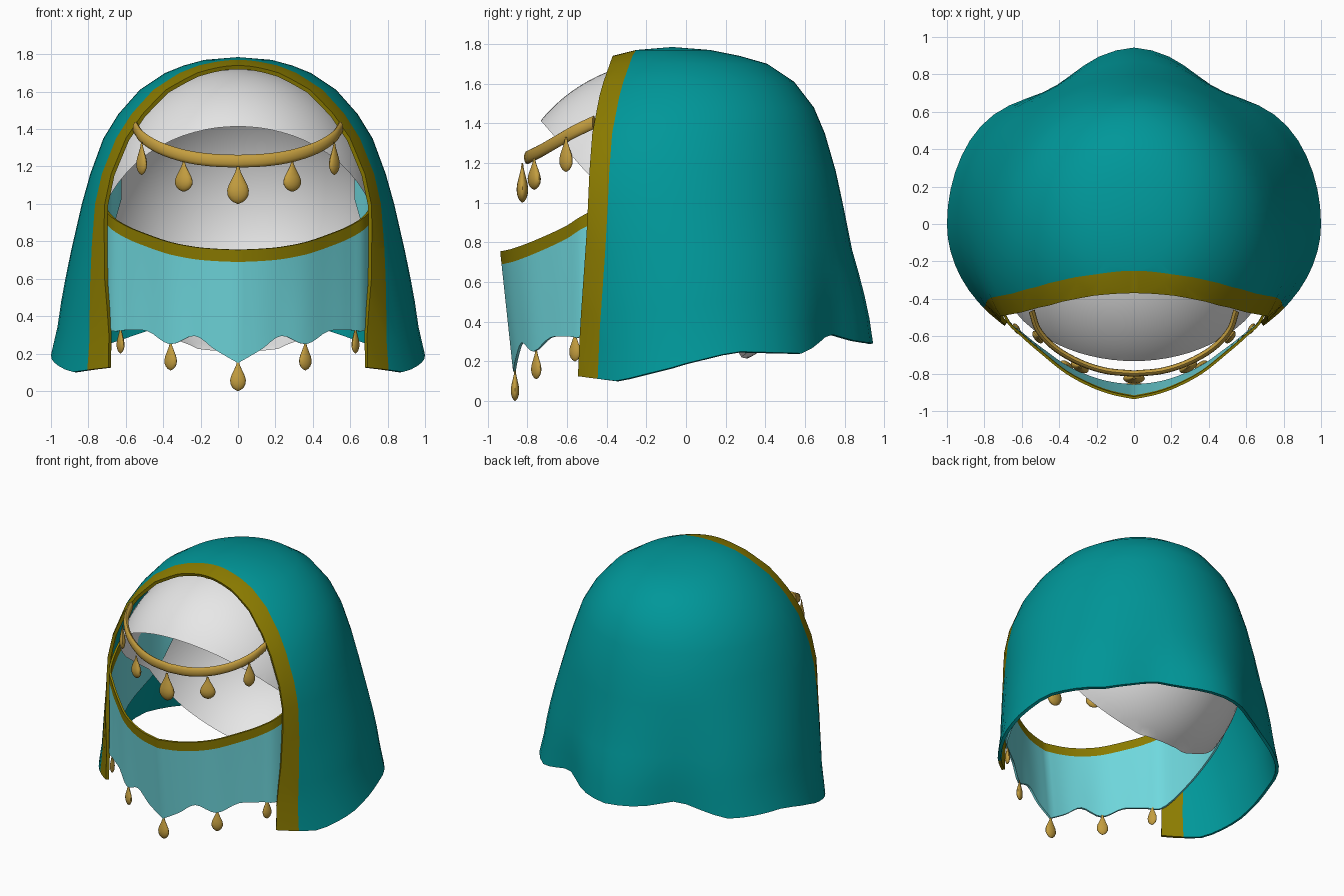
import bpy, bmesh, math
from mathutils import Vector, Matrix

if "Cube" in bpy.data.objects:
    bpy.data.objects.remove(bpy.data.objects["Cube"])


def material(name, rgb):
    m = bpy.data.materials.new(name)
    m.diffuse_color = (*rgb, 1)
    m.use_nodes = True
    m.node_tree.nodes["Principled BSDF"].inputs["Base Color"].default_value = m.diffuse_color
    return m


TEAL = material("teal cloth", (0.0, 0.31, 0.32))
AQUA = material("light aqua cloth", (0.16, 0.69, 0.73))
OLIVE = material("olive trim", (0.26, 0.20, 0.0))
GOLD = material("gold", (0.55, 0.34, 0.05))
WHITE = material("white cloth", (0.82, 0.82, 0.82))


def sample(table, u):
    """Linear lookup of rows (key, values...) sorted by rising key."""
    if u <= table[0][0]:
        return table[0][1:]
    for a, b in zip(table, table[1:]):
        if u <= b[0]:
            t = (u - a[0]) / (b[0] - a[0])
            return tuple(p + (q - p) * t for p, q in zip(a[1:], b[1:]))
    return table[-1][1:]


def spline(pts, u):
    """Catmull-Rom point at u in 0..1 along a list of tuples."""
    n = len(pts) - 1
    i = min(int(u * n), n - 1)
    t = u * n - i
    p1, p2 = Vector(pts[i]), Vector(pts[i + 1])
    p0 = Vector(pts[i - 1]) if i else p1 * 2 - p2
    p3 = Vector(pts[i + 2]) if i + 2 <= n else p2 * 2 - p1
    return 0.5 * (2 * p1 + (p2 - p0) * t + (2 * p0 - 5 * p1 + 4 * p2 - p3) * t * t
                  + (3 * p1 - p0 - 3 * p2 + p3) * t ** 3)


def grid(bm, rows, wrap=False):
    vs = [[bm.verts.new(p) for p in r] for r in rows]
    n = len(rows[0])
    for a, b in zip(vs, vs[1:]):
        for j in range(n if wrap else n - 1):
            k = (j + 1) % n
            bm.faces.new((a[j], a[k], b[k], b[j]))
    return vs


def finish(bm, name, mats, thickness=0, offset=-1):
    bmesh.ops.recalc_face_normals(bm, faces=bm.faces[:])
    me = bpy.data.meshes.new(name)
    bm.to_mesh(me)
    bm.free()
    ob = bpy.data.objects.new(name, me)
    bpy.context.collection.objects.link(ob)
    for m in mats:
        me.materials.append(m)
    bpy.ops.object.select_all(action='DESELECT')
    ob.select_set(True)
    bpy.context.view_layer.objects.active = ob
    if thickness:
        s = ob.modifiers.new("thickness", 'SOLIDIFY')
        s.thickness, s.offset = thickness, offset
        bpy.ops.object.modifier_apply(modifier=s.name)
    bpy.ops.object.shade_smooth_by_angle(angle=math.radians(40))
    return ob


# Hood: dome rows (height, half width, back, front), wavy hem, front cut open
DOME = [(1.77, .18, .12, .25), (1.74, .29, .27, .37), (1.70, .39, .41, .46),
        (1.61, .525, .545, .60), (1.48, .64, .645, .72), (1.35, .72, .70, .81),
        (1.16, .79, .755, .89), (1.0, .835, .79, .90), (.76, .89, .84, .85),
        (.6, .92, .875, .82), (.45, .945, .905, .79), (.3, .965, .93, .77),
        (.13, 1.0, .95, .755)]
HEM = [(0, .29), (15, .30), (30, .34), (50, .24), (75, .25), (95, .17),
       (117, .10), (140, .13), (180, .15)]
EDGE = [(0, -.55), (.36, -.535), (.86, -.5), (1.31, -.48), (1.57, -.43),
        (1.74, -.37), (1.8, -.33)]
SEG = 64
rows = []
for z, hw, back, front in DOME:
    row = []
    mid = min(0, (back - front) / 2)
    for j in range(SEG):
        phi = 2 * math.pi * j / SEG
        a = min(phi, 2 * math.pi - phi)
        k = 1 - .115 * math.exp(-((a - .52) / .31) ** 2) * max(0, (1.05 - z) / .9)
        h = sample(HEM, math.degrees(a))[0]
        zz = z if z >= .76 else h + (z - .13) * (.76 - h) / .63
        reach = back - mid if math.cos(phi) > 0 else front + mid
        row.append((hw * k * math.sin(phi), mid + reach * k * math.cos(phi), zz))
    rows.append(row)
bm = bmesh.new()
vs = grid(bm, rows, wrap=True)
top = bm.verts.new((0, -.07, 1.785))
for j in range(SEG):
    bm.faces.new((top, vs[0][(j + 1) % SEG], vs[0][j]))
# Straighten the face opening, slice it and the trim line, then bend it back
for v in bm.verts:
    v.co.y -= sample(EDGE, v.co.z)[0]
for y, clear in ((0, True), (.1, False)):
    bmesh.ops.bisect_plane(bm, geom=bm.verts[:] + bm.edges[:] + bm.faces[:], dist=1e-4,
                           plane_co=(0, y, 0), plane_no=(0, 1, 0), clear_inner=clear)
for f in bm.faces:
    f.material_index = 1 if f.calc_center_median().y < .1 else 0
for v in bm.verts:
    v.co.y += sample(EDGE, v.co.z)[0]
finish(bm, "hood", [TEAL, OLIVE], .022)

# Under cap: ellipsoid cut along a bent rim falling from the brow to the nape
RIM = [(-.8, 1.49), (-.5, 1.15), (-.26, .91), (0, .72), (.16, .42), (.28, .22), (.8, .1)]
bm = bmesh.new()
bmesh.ops.create_uvsphere(bm, u_segments=64, v_segments=48, radius=1)
bmesh.ops.recalc_face_normals(bm, faces=bm.faces[:])
bmesh.ops.transform(bm, verts=bm.verts[:],
                    matrix=Matrix.Translation((0, -.08, .92)) @ Matrix.Diagonal((.75, .83, .80, 1)))
for v in bm.verts:
    v.co.z -= sample(RIM, v.co.y)[0]
bmesh.ops.bisect_plane(bm, geom=bm.verts[:] + bm.edges[:] + bm.faces[:],
                       plane_co=(0, 0, 0), plane_no=(0, 0, 1), clear_inner=True)
for v in bm.verts:
    v.co.z += sample(RIM, v.co.y)[0]
finish(bm, "under_cap", [WHITE])

# Face veil: stations (x, y, top height, hem height), tucked back inside the hood
VEIL = [(0, -.93, .755, .15), (.12, -.905, .76, .22), (.23, -.865, .77, .295),
        (.36, -.795, .795, .25), (.48, -.70, .835, .32), (.60, -.595, .885, .325),
        (.69, -.49, .95, .335), (.76, -.2, 1.08, .52), (.72, .1, 1.21, .70),
        (.63, .25, 1.29, 1.02)]
N = 36
cols = []
for i in range(-N, N + 1):
    x, y, zt, zb = spline(VEIL, abs(i) / N)
    s = 1 if i >= 0 else -1
    tuck = .065 * max(0, 1 - abs(x) / .7)
    zs = [zt, zt - .065] + [zt - .065 + (zb - zt + .065) * t for t in (.25, .5, .75, 1)]
    cols.append([(s * x, y + tuck * (zt - z) / (zt - zb), z) for z in zs])
bm = bmesh.new()
vs = grid(bm, cols)
for c0, c1 in zip(vs, vs[1:]):
    next(f for f in c0[0].link_faces if c1[1] in f.verts).material_index = 1
finish(bm, "face_veil", [AQUA, OLIVE], .014, 0)

# Headband: flattened tube across the brow, ends meeting the hood edge
BAND = [(0, -.80, 1.228), (.15, -.785, 1.235), (.29, -.74, 1.257), (.42, -.665, 1.30),
        (.51, -.57, 1.355), (.547, -.465, 1.405)]
rings = []
for i in range(-24, 25):
    p = spline(BAND, abs(i) / 24)
    p.x *= 1 if i >= 0 else -1
    out = Vector((p.x, p.y + .2, 0)).normalized()
    rings.append([p + out * .017 * math.cos(a) + Vector((0, 0, .034 * math.sin(a)))
                  for a in (2 * math.pi * k / 12 for k in range(12))])
bm = bmesh.new()
vs = grid(bm, rings, wrap=True)
bm.faces.new(vs[0])
bm.faces.new(vs[-1])
finish(bm, "headband", [GOLD])

# Drops: flattened teardrops (fraction of height, fraction of width)
DROP = [(0, .06), (.05, .45), (.12, .74), (.23, .96), (.36, 1), (.5, .87),
        (.68, .55), (.85, .26), (1, .12)]


def drop(name, x, y, bottom, top, half_width):
    bm = bmesh.new()
    vs = grid(bm, [[(half_width * w * math.cos(a), .5 * half_width * w * math.sin(a),
                     bottom + (top - bottom) * t)
                    for a in (2 * math.pi * k / 16 for k in range(16))] for t, w in DROP], True)
    bm.faces.new(vs[0])
    bm.faces.new(vs[-1])
    turn = math.atan2(x, -(y + .2))
    bmesh.ops.transform(bm, verts=bm.verts[:],
                        matrix=Matrix.Translation((x, y, 0)) @ Matrix.Rotation(turn, 4, 'Z'))
    finish(bm, name, [GOLD])


for part, specs in (
        ("headband_drop", [(0, -.825, 1.0, 1.20, .058), (.29, -.765, 1.065, 1.225, .052),
                           (.515, -.605, 1.155, 1.33, .040)]),
        ("veil_drop", [(0, -.862, 0, .16, .042), (.36, -.755, .11, .262, .038),
                       (.628, -.56, .2, .345, .032)])):
    for x, y, lo, hi, w in specs:
        for s in ((1, -1) if x else (1,)):
            drop(part, s * x, y, lo, hi, w)
